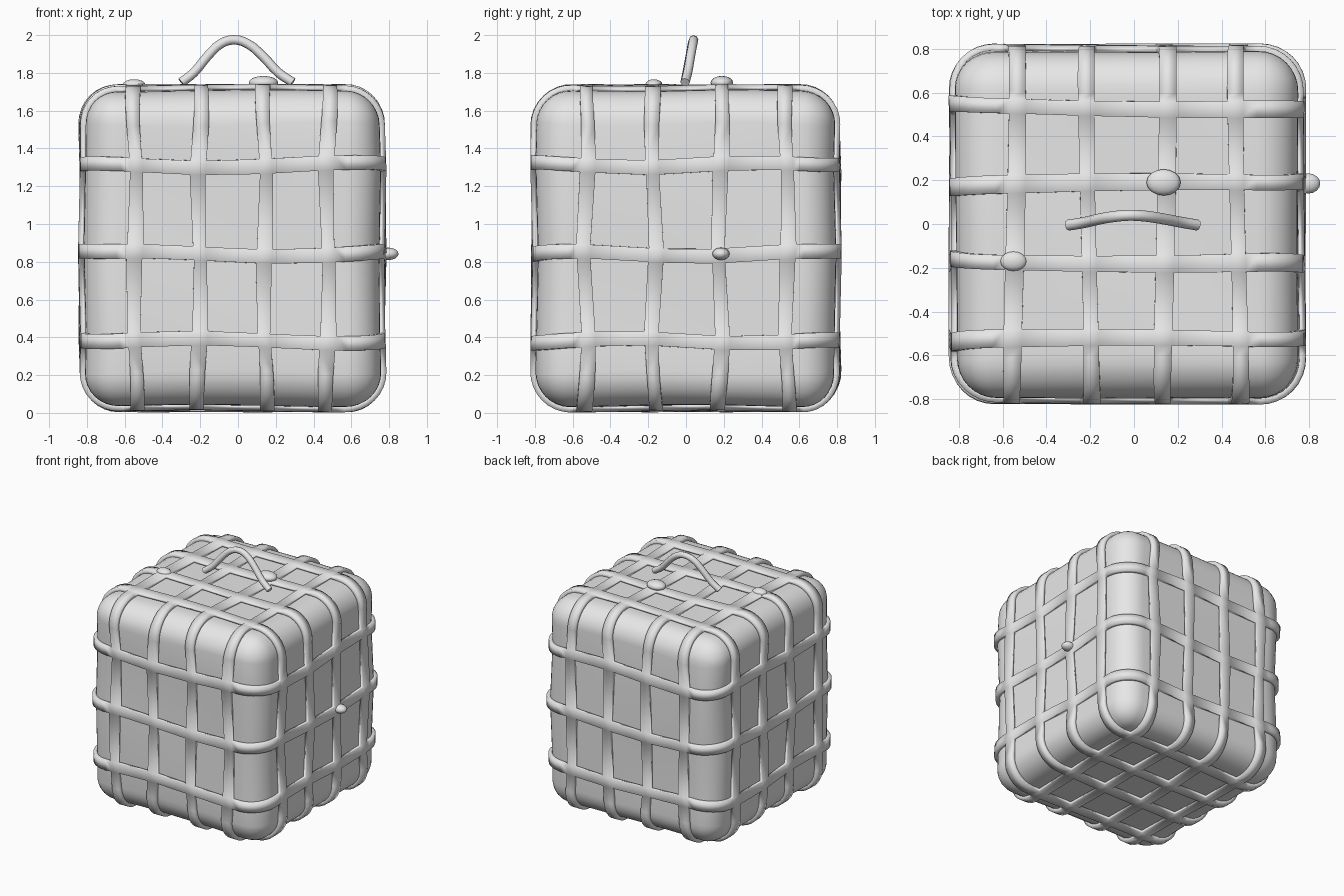
import bpy, bmesh, math
from mathutils import Vector

if "Cube" in bpy.data.objects:
    bpy.data.objects.remove(bpy.data.objects["Cube"])

grey = bpy.data.materials.new("warm_grey")
grey.diffuse_color = (0.8, 0.8, 0.8, 1)
grey.use_nodes = True
grey.node_tree.nodes["Principled BSDF"].inputs["Base Color"].default_value = grey.diffuse_color

CENTRE = Vector((-0.03, 0, 0.872))
HALF = Vector((0.782, 0.79, 0.835))      # body half size
RADIUS = 0.18                            # rounded corner radius
STRAPS = [[-0.515, -0.175, 0.172, 0.505],   # strap centres on each axis
          [-0.53, -0.17, 0.18, 0.535],
          [-0.49, -0.03, 0.44]]
STRAP_HALF = 0.038


def finish(ob, angle=35):
    ob.data.materials.append(grey)
    bpy.ops.object.select_all(action='DESELECT')
    bpy.context.view_layer.objects.active = ob
    ob.select_set(True)
    bpy.ops.object.shade_smooth_by_angle(angle=math.radians(angle))
    return ob


def axis_lines(axis):
    """Grid lines along one axis: corner arcs plus both edges of each strap."""
    inner = HALF[axis] - RADIUS
    arc = [inner + RADIUS * math.tan(math.radians(a)) for a in (0, 11, 22, 34, 45)]
    edges = [c + s * STRAP_HALF for c in STRAPS[axis] for s in (-1, 1)]
    return [-a for a in reversed(arc)] + edges + arc


def on_strap(axis, value):
    return any(abs(value - c) < STRAP_HALF for c in STRAPS[axis])


def shape(p):
    """Round the corners, then add the hand-made unevenness."""
    core = Vector([max(-(h - RADIUS), min(h - RADIUS, c)) for c, h in zip(p, HALF)])
    q = core + (p - core).normalized() * RADIUS
    x, y, z = q
    wobble = Vector((math.sin(6 * z + 9 * x + 2 * y),
                     math.sin(6 * z + 8 * y + 2 * x + 1),
                     math.sin(4 * x + 5 * y + 3 * z + 1.5)))
    # keep the outer walls steadier than the strap lines
    for i in range(3):
        wobble[i] *= 0.014 if abs(q[i]) < HALF[i] - RADIUS else 0.006
    return q + wobble + CENTRE


def rounded_grid_box(name, straps_only):
    bm = bmesh.new()
    for axis in range(3):
        a, b = (axis + 1) % 3, (axis + 2) % 3
        la, lb = axis_lines(a), axis_lines(b)
        for side in (-1, 1):
            def vert(u, v):
                p = Vector((0, 0, 0))
                p[axis], p[a], p[b] = side * HALF[axis], u, v
                return bm.verts.new(shape(p))
            grid = [[vert(u, v) for v in lb] for u in la]
            for i in range(len(la) - 1):
                for j in range(len(lb) - 1):
                    if straps_only and not (on_strap(a, (la[i] + la[i + 1]) / 2)
                                            or on_strap(b, (lb[j] + lb[j + 1]) / 2)):
                        continue
                    quad = [grid[i][j], grid[i + 1][j], grid[i + 1][j + 1], grid[i][j + 1]]
                    bm.faces.new(quad if side > 0 else quad[::-1])
    bmesh.ops.remove_doubles(bm, verts=bm.verts, dist=1e-4)
    bmesh.ops.delete(bm, geom=[v for v in bm.verts if not v.link_faces], context='VERTS')
    me = bpy.data.meshes.new(name)
    bm.to_mesh(me)
    bm.free()
    ob = bpy.data.objects.new(name, me)
    bpy.context.collection.objects.link(ob)
    return finish(ob)


# Rounded box and the raised strap lattice around it
rounded_grid_box("box_body", False)
lattice = rounded_grid_box("strap_lattice", True)
solid = lattice.modifiers.new("thickness", 'SOLIDIFY')
solid.thickness = 0.04
solid.offset = 0.4
solid.use_even_offset = True
# solidify before the smoothing so that strap edges stay sharp
with bpy.context.temp_override(object=lattice):
    bpy.ops.object.modifier_move_to_index(modifier="thickness", index=0)

# Arched carrying handle, leaning slightly back
path = [(-0.30, -0.005, 1.75), (-0.235, 0.005, 1.80), (-0.16, 0.022, 1.89),
        (-0.09, 0.034, 1.955), (-0.02, 0.04, 1.975), (0.05, 0.036, 1.955),
        (0.13, 0.024, 1.89), (0.215, 0.008, 1.80), (0.29, -0.005, 1.75)]
curve = bpy.data.curves.new("handle", 'CURVE')
curve.dimensions = '3D'
curve.bevel_depth = 0.025
curve.bevel_resolution = 2
curve.resolution_u = 3
curve.use_fill_caps = True
spline = curve.splines.new('BEZIER')
spline.bezier_points.add(len(path) - 1)
for bp, co in zip(spline.bezier_points, path):
    bp.co = co
    bp.handle_left_type = bp.handle_right_type = 'AUTO'
handle = bpy.data.objects.new("handle", curve)
bpy.context.collection.objects.link(handle)
bpy.ops.object.select_all(action='DESELECT')
bpy.context.view_layer.objects.active = handle
handle.select_set(True)
bpy.ops.object.convert(target='MESH')
finish(bpy.context.object, 50)

# Small flattened knobs: two on the lid, one on the right side
for name, loc, size in [
        ("large_lid_knob", (0.135, 0.19, 1.748), (0.078, 0.06, 0.036)),
        ("small_lid_knob", (-0.55, -0.17, 1.738), (0.06, 0.045, 0.028)),
        ("side_knob", (0.795, 0.185, 0.842), (0.055, 0.046, 0.033))]:
    bpy.ops.mesh.primitive_uv_sphere_add(segments=16, ring_count=8, radius=1, location=loc)
    knob = bpy.context.object
    knob.name = name
    knob.scale = size
    finish(knob, 50)
